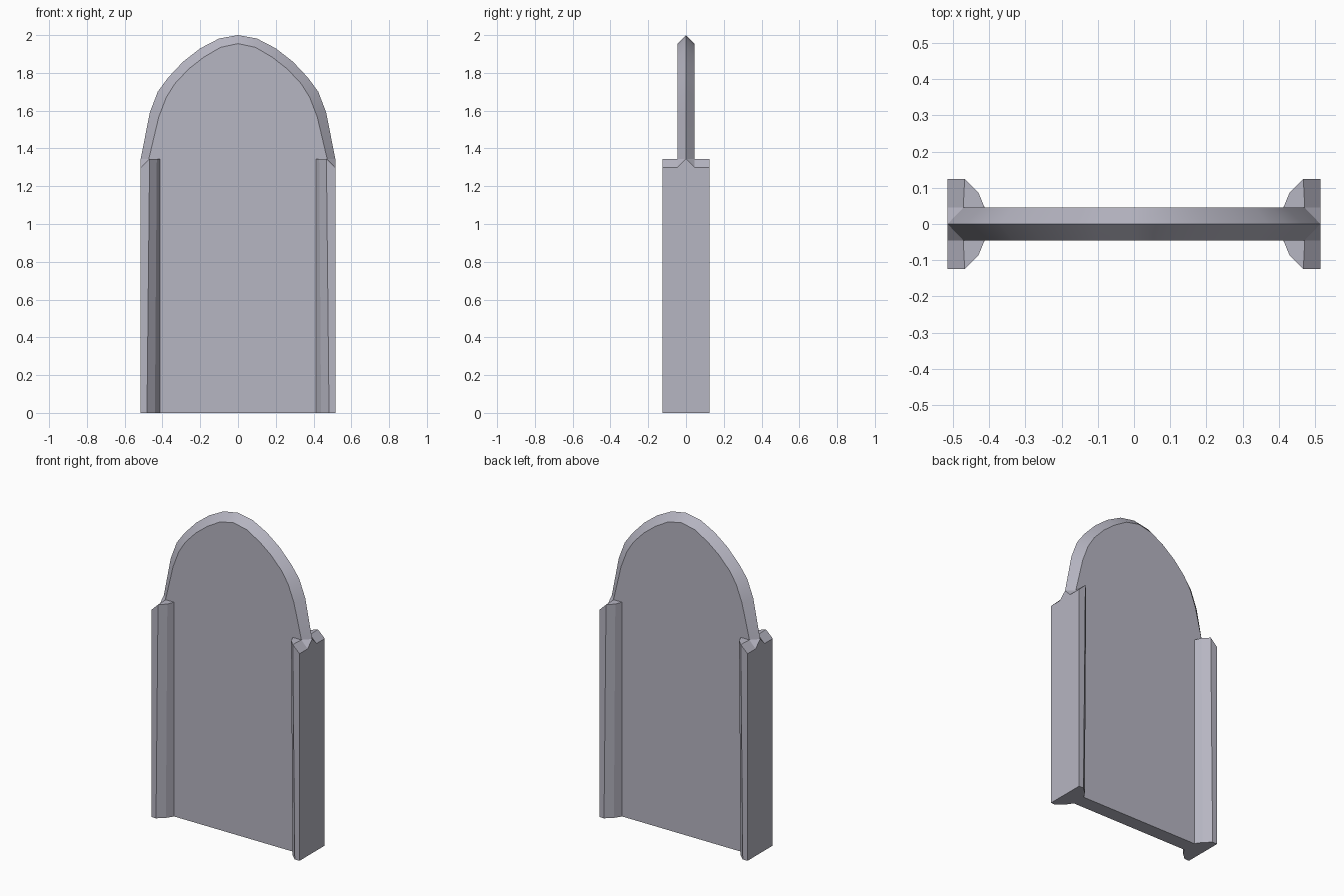
import bpy, bmesh, math

if "Cube" in bpy.data.objects:
    bpy.data.objects.remove(bpy.data.objects["Cube"])

T, P = 0.045, 0.125           # slab half thickness, post half depth
ZS, ZT = 1.30, 1.345          # post shoulder and post top heights

# Arch outline (x, z): outer ridge at y = 0 and inset rim at y = T
ridge = [(0, 2), (.10, 1.982), (.20, 1.93), (.29, 1.86), (.37, 1.775),
         (.425, 1.70), (.467, 1.59), (.515, ZT)]
rim = [(0, 1.955), (.093, 1.935), (.183, 1.882), (.262, 1.82), (.335, 1.742),
       (.38, 1.67), (.42, 1.565), (.472, ZT)]

# Inner side of the post section (x, y), at floor and at top
foot = [(.482, P), (.44, .087), (.412, T)]
head = [(.468, P), (.43, .087), (.413, T)]
foot3 = [(x, y, 0) for x, y in foot]
head3 = [(x, y, ZT) for x, y in head]
R3 = [(x, 0, z) for x, z in ridge]
I3 = [(x, T, z) for x, z in rim]
shoulder = [(.515, T, ZS), (.515, P, ZS)]

# One quarter of the surface
quarter = []
for i in range(len(R3) - 1):                                   # bevelled arch rim
    quarter.append([R3[i], R3[i + 1], I3[i + 1], I3[i]])
quarter.append([R3[-1], shoulder[0], I3[-1]])                  # rim end
quarter.append([(0, T, 0), foot3[-1], head3[-1]] + I3[::-1])   # panel face
for i in range(2):                                             # post inner sides
    quarter.append([foot3[i], foot3[i + 1], head3[i + 1], head3[i]])
quarter.append([(.515, P, 0), foot3[0], head3[0], shoulder[1]])   # post front
quarter.append([shoulder[0], shoulder[1], head3[0], I3[-1]])      # sloped top
quarter.append([I3[-1]] + head3)                                  # flat top
quarter.append([(.515, 0, 0), R3[-1], shoulder[0], shoulder[1], (.515, P, 0)])
quarter.append([(0, 0, 0), (.515, 0, 0), (.515, P, 0)] + foot3 + [(0, T, 0)])

# Reflect the quarter into all four corners and weld into one solid
bm = bmesh.new()
for sx in (1, -1):
    for sy in (1, -1):
        for face in quarter:
            bm.faces.new([bm.verts.new((x * sx, y * sy, z)) for x, y, z in face])
bmesh.ops.remove_doubles(bm, verts=bm.verts[:], dist=1e-4)
bmesh.ops.dissolve_limit(bm, angle_limit=math.radians(0.5),
                         verts=bm.verts[:], edges=bm.edges[:])
bmesh.ops.recalc_face_normals(bm, faces=bm.faces[:])

# Smooth along the arch rim only; all hard edges stay crisp
for f in bm.faces:
    f.smooth = min(v.co.z for v in f.verts) > ZT - 0.01
for e in bm.edges:
    e.smooth = e.calc_face_angle(math.pi) < math.radians(30)

mesh = bpy.data.meshes.new("arched_slab_with_posts")
bm.to_mesh(mesh)
bm.free()
obj = bpy.data.objects.new("arched_slab_with_posts", mesh)
bpy.context.collection.objects.link(obj)

# Dark bluish grey stone
stone = bpy.data.materials.new("stone")
stone.diffuse_color = (0.47, 0.465, 0.54, 1)
stone.use_nodes = True
stone.node_tree.nodes["Principled BSDF"].inputs["Base Color"].default_value = stone.diffuse_color
mesh.materials.append(stone)
